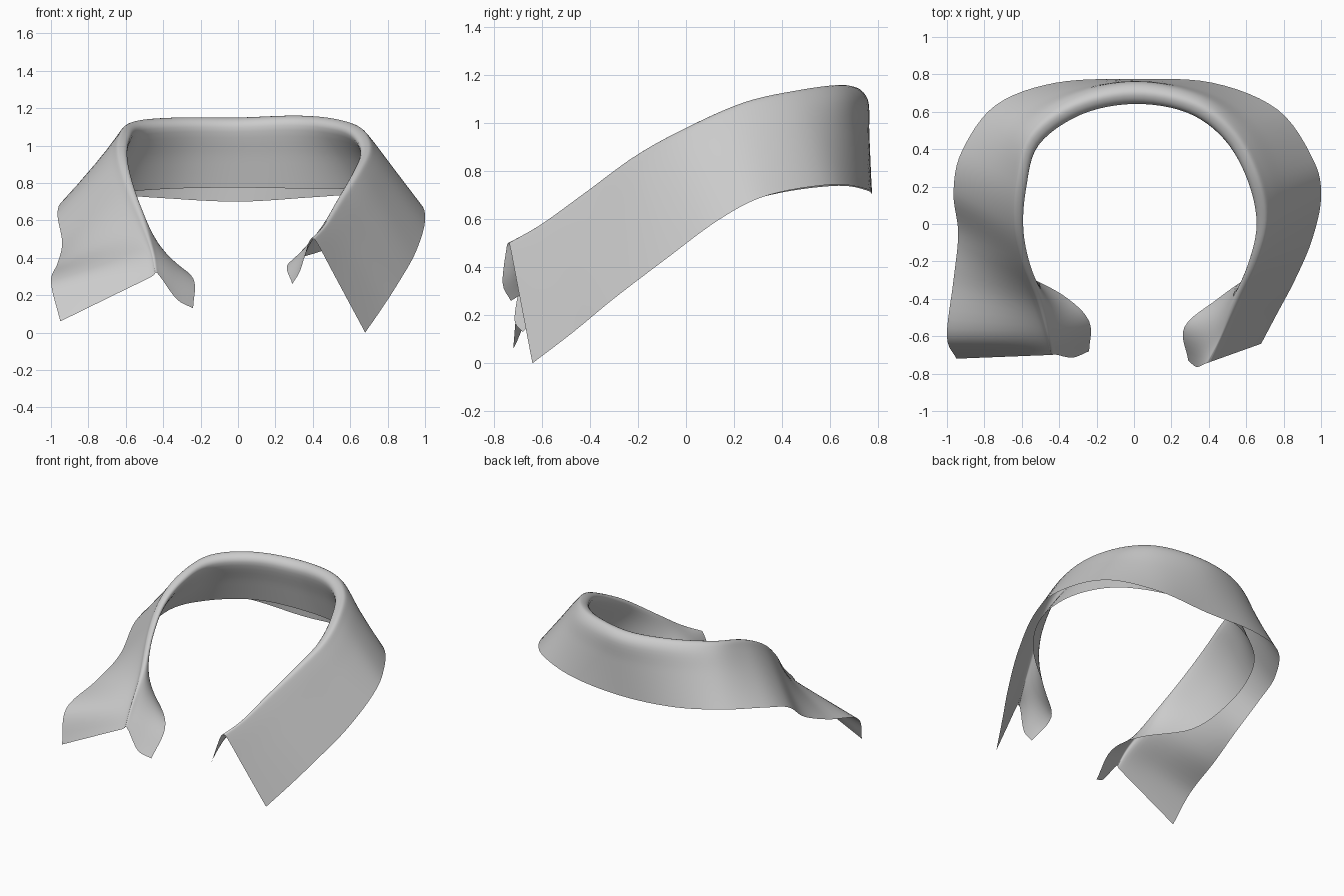
import bpy
from mathutils import Vector

if "Cube" in bpy.data.objects:
    bpy.data.objects.remove(bpy.data.objects["Cube"])

# Stations run from the left front end, around the back, to the right front end.
FOLD = [(-.44, -.70, .32), (-.46, -.60, .44), (-.51, -.42, .59), (-.595, -.20, .80),
        (-.635, 0, .96), (-.62, .22, 1.07), (-.55, .46, 1.13), (-.32, .63, 1.15),
        (0, .70, 1.15), (.32, .64, 1.16), (.53, .48, 1.14), (.655, .25, 1.09),
        (.70, .02, .99), (.65, -.20, .87), (.55, -.42, .71), (.47, -.60, .58), (.40, -.74, .50)]
HEM = [(-.95, -.72, .06), (-1, -.60, .27), (-.965, -.30, .37), (-.94, -.05, .48),
       (-.965, .17, .64), (-.92, .39, .71), (-.74, .635, .74), (-.42, .755, .72),
       (0, .775, .70), (.42, .755, .725), (.77, .61, .745), (.96, .34, .70),
       (1, .14, .60), (.95, -.09, .43), (.86, -.30, .27), (.77, -.47, .13), (.68, -.64, 0)]
STAND = [(-.24, -.68, .13), (-.24, -.52, .29), (-.38, -.38, .38), (-.69, -.20, .48),
         (-.81, .04, .62), (-.78, .30, .72), (-.62, .52, .75), (-.34, .68, .77),
         (0, .72, .775), (.34, .69, .77), (.64, .54, .765), (.82, .30, .73),
         (.87, .05, .65), (.75, -.17, .55), (.46, -.39, .44), (.27, -.55, .37), (.29, -.73, .26)]
ROLL = [.025, .033, .04, .043, .047, .05, .055, .058, .058,
        .058, .055, .05, .047, .043, .04, .033, .025]


def smooth_line(pts, steps):
    """Catmull-Rom curve through pts."""
    p = [2 * pts[0] - pts[1]] + pts + [2 * pts[-1] - pts[-2]]
    out = []
    for i in range(1, len(p) - 2):
        a, b, c, d = p[i - 1:i + 3]
        for k in range(steps):
            t = k / steps
            out.append(.5 * (2 * b + (c - a) * t + (2 * a - 5 * b + 4 * c - d) * t * t
                             + (3 * b - a - 3 * c + d) * t ** 3))
    return out + [pts[-1]]


def section(fold, hem, stand, w):
    """Cross-section: stand edge, over the rolled fold, down to the hem."""
    f, h, s = Vector(fold), Vector(hem), Vector(stand)
    out = Vector((h.x - f.x, h.y - f.y, 0)).normalized()
    drop = Vector((0, 0, w * .9))
    inner, outer = f - out * w - drop, f + out * w - drop
    sag = max(0, .036 - w) * 3.2         # the front tabs droop a little
    mid = s.lerp(inner, .5) - Vector((0, sag * .7, sag))
    return [s, mid, inner, f, outer, outer.lerp(h, .35), outer.lerp(h, .7), h]


# Loft the cloth sheet
sections = [smooth_line(section(*args), 5) for args in zip(FOLD, HEM, STAND, ROLL)]
rails = [smooth_line(list(rail), 6) for rail in zip(*sections)]
n = len(rails[0])
verts = [p for rail in rails for p in rail]
faces = [(j * n + i, (j + 1) * n + i, (j + 1) * n + i + 1, j * n + i + 1)
         for j in range(len(rails) - 1) for i in range(n - 1)]
mesh = bpy.data.meshes.new("shirt_collar")
mesh.from_pydata(verts, [], faces)
mesh.polygons.foreach_set("use_smooth", [True] * len(faces))
mesh.update()
collar = bpy.data.objects.new("shirt_collar", mesh)
bpy.context.collection.objects.link(collar)
